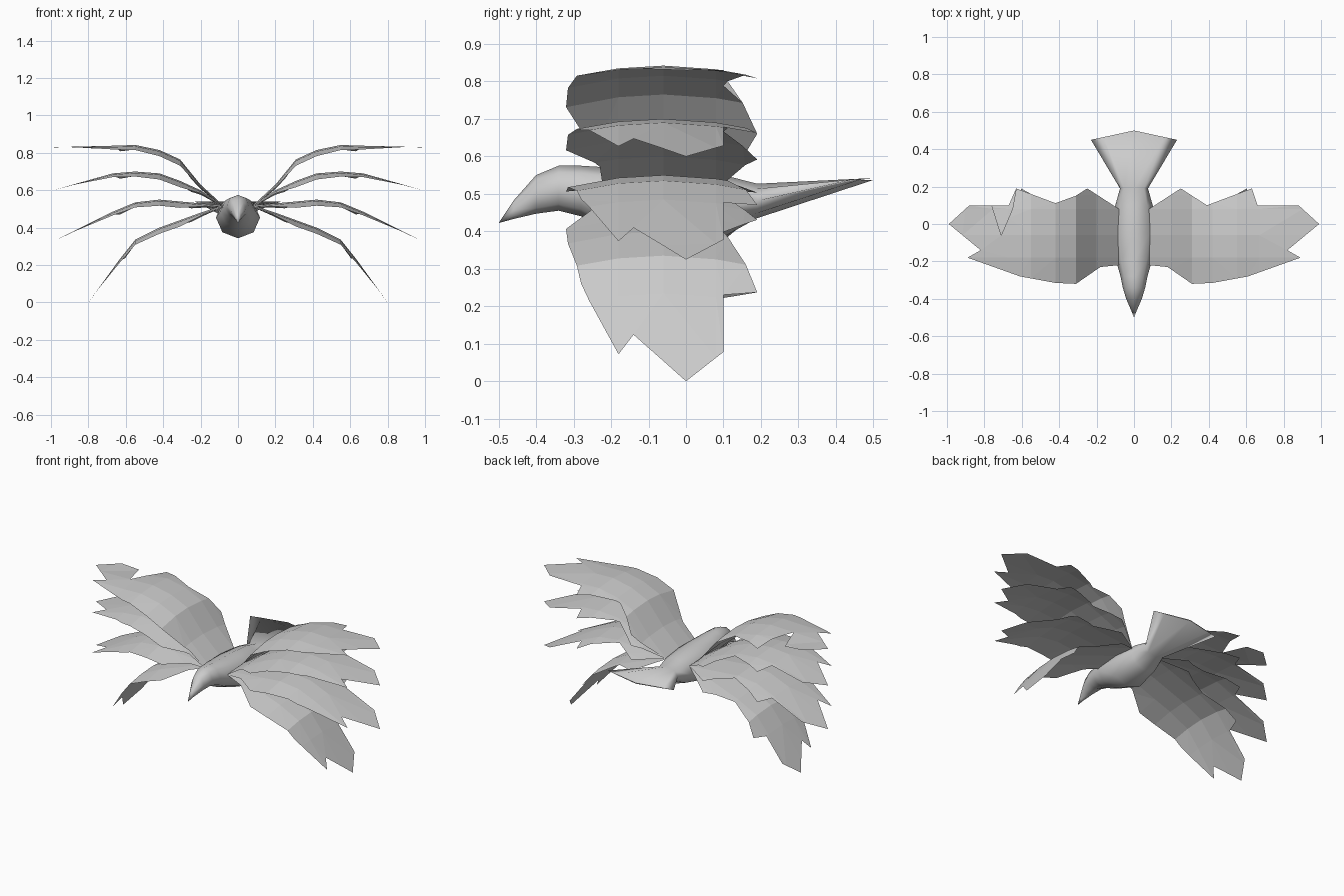
import bpy, bmesh, math
from mathutils import Vector

if "Cube" in bpy.data.objects:
    bpy.data.objects.remove(bpy.data.objects["Cube"])

grey = bpy.data.materials.new("feather grey")
grey.use_nodes = True
grey.diffuse_color = (0.6, 0.6, 0.6, 1)
grey.node_tree.nodes["Principled BSDF"].inputs["Base Color"].default_value = (0.6, 0.6, 0.6, 1)


def finish(bm, name, smooth=False):
    mesh = bpy.data.meshes.new(name)
    bm.normal_update()
    bm.to_mesh(mesh)
    bm.free()
    mesh.materials.append(grey)
    for p in mesh.polygons:
        p.use_smooth = smooth
    obj = bpy.data.objects.new(name, mesh)
    bpy.context.collection.objects.link(obj)
    return obj


def lerp_table(xs, ys, x):
    for i in range(len(xs) - 1):
        if x <= xs[i + 1] or i == len(xs) - 2:
            t = (x - xs[i]) / (xs[i + 1] - xs[i])
            return ys[i] + t * (ys[i + 1] - ys[i])


# Body: eight-sided rings (y, top, bottom, half width) from beak to tail fan
RINGS = [(-0.46, 0.482, 0.433, 0.016), (-0.40, 0.55, 0.447, 0.042),
         (-0.34, 0.575, 0.455, 0.06), (-0.28, 0.575, 0.44, 0.072),
         (-0.2, 0.57, 0.40, 0.095), (-0.05, 0.565, 0.343, 0.118),
         (0.1, 0.55, 0.385, 0.1), (0.19, 0.527, 0.435, 0.075),
         (0.5, 0.541, 0.537, 0.23)]
SIDES = 8
bm = bmesh.new()
loops = []
for y, top, bottom, half in RINGS:
    ring = []
    for k in range(SIDES):
        a = 2 * math.pi * k / SIDES
        sweep = 0.05 * abs(math.sin(a)) if y == RINGS[-1][0] else 0
        ring.append(bm.verts.new((half * math.sin(a), y - sweep,
                                  (top + bottom) / 2 + (top - bottom) / 2 * math.cos(a))))
    loops.append(ring)
beak = bm.verts.new((0, -0.5, 0.422))
for k in range(SIDES):
    n = (k + 1) % SIDES
    bm.faces.new((beak, loops[0][k], loops[0][n]))
    for a, b in zip(loops, loops[1:]):
        bm.faces.new((a[k], b[k], b[n], a[n]))
bm.faces.new(loops[-1])
bmesh.ops.recalc_face_normals(bm, faces=bm.faces)
finish(bm, "body", True)

# Wings: one flat feathered outline, cut at the joints and bent to each pose
OUTLINE = [(0.08, -0.22), (0.18, -0.23), (0.31, -0.32), (0.42, -0.315),
           (0.61, -0.28), (0.89, -0.18), (0.82, -0.14), (0.99, 0.0),
           (0.88, 0.1), (0.66, 0.1), (0.63, 0.19), (0.39, 0.1),
           (0.25, 0.19), (0.08, 0.08)]
NOTCH = [(0.88, 0.1), (0.76, 0.1), (0.71, -0.06), (0.65, 0.08)]
JOINTS = [0.08, 0.2, 0.31, 0.42, 0.55, 0.67, 0.99]
LOW_REACH = [0.08, 0.2, 0.31, 0.42, 0.55, 0.63, 0.8]
POSES = {
    "raised": (JOINTS, [0.52, 0.63, 0.765, 0.815, 0.842, 0.838, 0.83]),
    "upper": (JOINTS, [0.52, 0.60, 0.65, 0.69, 0.70, 0.69, 0.60]),
    "level": (JOINTS, [0.52, 0.53, 0.54, 0.55, 0.535, 0.485, 0.325]),
    "lowered": (LOW_REACH, [0.52, 0.48, 0.44, 0.40, 0.335, 0.235, 0.0]),
}
CREST = -0.06


def make_wing(name, outline, reach, heights, side):
    bm = bmesh.new()
    bm.faces.new([bm.verts.new((x, y, 0)) for x, y in outline])
    cuts = [((x, 0, 0), (1, 0, 0)) for x in JOINTS[1:-1]]
    cuts += [((0, y, 0), (0, 1, 0)) for y in (-0.18, CREST, 0.08)]
    for co, no in cuts:
        bmesh.ops.bisect_plane(bm, geom=bm.verts[:] + bm.edges[:] + bm.faces[:],
                               plane_co=co, plane_no=no)
    for v in bm.verts:
        x, y, _ = v.co
        # Feathers droop gently ahead of and behind the crest, except at the tip
        droop = 0.5 * (y - CREST) ** 2 * (1 if x < 0.8 else 0.2)
        z = lerp_table(JOINTS, heights, x) - droop
        v.co = Vector((side * lerp_table(JOINTS, reach, x), y, max(z, 0)))
    bmesh.ops.triangulate(bm, faces=bm.faces[:])
    if side < 0:
        bmesh.ops.reverse_faces(bm, faces=bm.faces[:])
    finish(bm, name)


for pose, (reach, heights) in POSES.items():
    for label, side in (("left", 1), ("right", -1)):
        outline = OUTLINE
        if pose == "raised" and side < 0:
            outline = OUTLINE[:8] + NOTCH + OUTLINE[10:]
        make_wing(f"{pose}_{label}_wing", outline, reach, heights, side)
